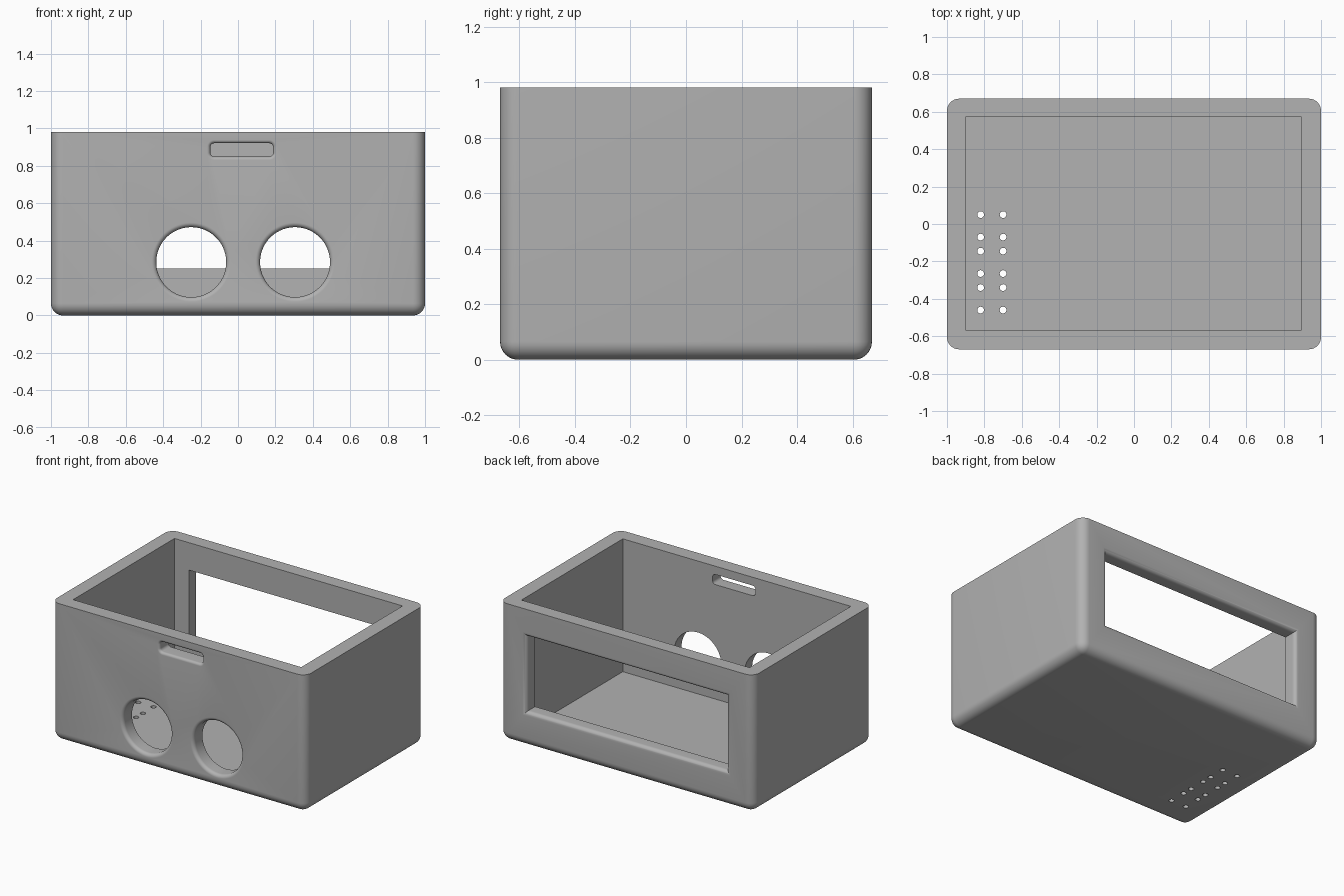
import bpy, bmesh, math

cube = bpy.data.objects.get("Cube")
if cube:
    bpy.data.objects.remove(cube)

WIDTH, DEPTH, HEIGHT = 2.0, 1.34, 0.98
FLOOR = 0.035
FRONT, BACK = -DEPTH / 2, DEPTH / 2

grey = bpy.data.materials.new("matte grey")
grey.use_nodes = True
grey.diffuse_color = (0.445, 0.445, 0.445, 1)
grey.node_tree.nodes["Principled BSDF"].inputs["Base Color"].default_value = grey.diffuse_color


def make_object(name, bm):
    bmesh.ops.recalc_face_normals(bm, faces=bm.faces)
    mesh = bpy.data.meshes.new(name)
    bm.to_mesh(mesh)
    bm.free()
    mesh.materials.append(grey)
    obj = bpy.data.objects.new(name, mesh)
    bpy.context.collection.objects.link(obj)
    return obj


def block(bm, x0, x1, y0, y1, z0, z1):
    verts = bmesh.ops.create_cube(bm, size=1)["verts"]
    bmesh.ops.scale(bm, vec=(x1 - x0, y1 - y0, z1 - z0), verts=verts)
    bmesh.ops.translate(bm, vec=((x0 + x1) / 2, (y0 + y1) / 2, (z0 + z1) / 2), verts=verts)


def outline(half_w, half_h, radius, grow, steps=16):
    """Rounded rectangle grown outwards; zero radius keeps square corners."""
    a, b = half_w + grow, half_h + grow
    if radius == 0:
        return [(a, b), (-a, b), (-a, -b), (a, -b)]
    r = radius + grow
    points = []
    for corner, (sx, sz) in enumerate([(1, 1), (-1, 1), (-1, -1), (1, -1)]):
        for i in range(steps):
            t = (corner + (i + 0.5) / steps) * math.pi / 2
            points.append((sx * (a - r) + r * math.cos(t), sz * (b - r) + r * math.sin(t)))
    return points


def opening(bm, cx, cz, half_w, half_h, radius, flare, face_y, steps=8):
    """Wall cutter whose mouth flares out with a rounded lip at face_y."""
    inward = -math.copysign(1, face_y)
    layers = [(0.13, 0)]
    for i in range(steps + 1):
        t = i / steps * math.pi / 2
        layers.append((flare * (1 - math.sin(t)), flare * (1 - math.cos(t))))
    layers.append((-0.05, flare))
    rings = [[bm.verts.new((cx + x, face_y + inward * d, cz + z))
              for x, z in outline(half_w, half_h, radius, grow)] for d, grow in layers]
    for lower, upper in zip(rings, rings[1:]):
        for i in range(len(lower)):
            j = (i + 1) % len(lower)
            bm.faces.new((lower[i], lower[j], upper[j], upper[i]))
    bm.faces.new(rings[0])
    bm.faces.new(rings[-1])


# Outer shell, rounded at the upright and bottom edges
bm = bmesh.new()
block(bm, -WIDTH / 2, WIDTH / 2, FRONT, BACK, 0, HEIGHT)
rounded = [e for e in bm.edges if min(v.co.z for v in e.verts) < 0.01]
bmesh.ops.bevel(bm, geom=rounded, offset=0.065, segments=8, profile=0.5, affect='EDGES')
box = make_object("open_box", bm)

# Interior space
bm = bmesh.new()
block(bm, -0.9, 0.895, -0.568, 0.572, FLOOR, HEIGHT + 0.1)
cavity = make_object("cavity_cutter", bm)

# Two round ports and a slot in front, a wide window behind
bm = bmesh.new()
for x in (-0.25, 0.305):
    opening(bm, x, 0.285, 0.187, 0.187, 0.187, 0.025, FRONT)
opening(bm, 0.02, 0.885, 0.168, 0.036, 0.022, 0.018, FRONT)
opening(bm, 0, 0.518, 0.787, 0.267, 0, 0.03, BACK)
openings = make_object("openings_cutter", bm)

# Small vent holes through the floor
bm = bmesh.new()
for x in (-0.82, -0.7):
    for pair_y in (-0.01, -0.205, -0.4):
        for dy in (-0.06, 0.06):
            verts = bmesh.ops.create_cone(bm, cap_ends=True, segments=24, radius1=0.018,
                                          radius2=0.018, depth=0.2)["verts"]
            bmesh.ops.translate(bm, vec=(x, pair_y + dy, 0), verts=verts)
vents = make_object("vent_cutter", bm)

# Cut everything out of the shell
bpy.ops.object.select_all(action='DESELECT')
bpy.context.view_layer.objects.active = box
box.select_set(True)
for cutter in (cavity, openings, vents):
    cutter.hide_render = True
    cut = box.modifiers.new(cutter.name, 'BOOLEAN')
    cut.operation = 'DIFFERENCE'
    cut.solver = 'EXACT'
    cut.object = cutter
    bpy.ops.object.modifier_apply(modifier=cut.name)
    bpy.data.objects.remove(cutter)

bpy.ops.object.shade_smooth_by_angle(angle=math.radians(30))
